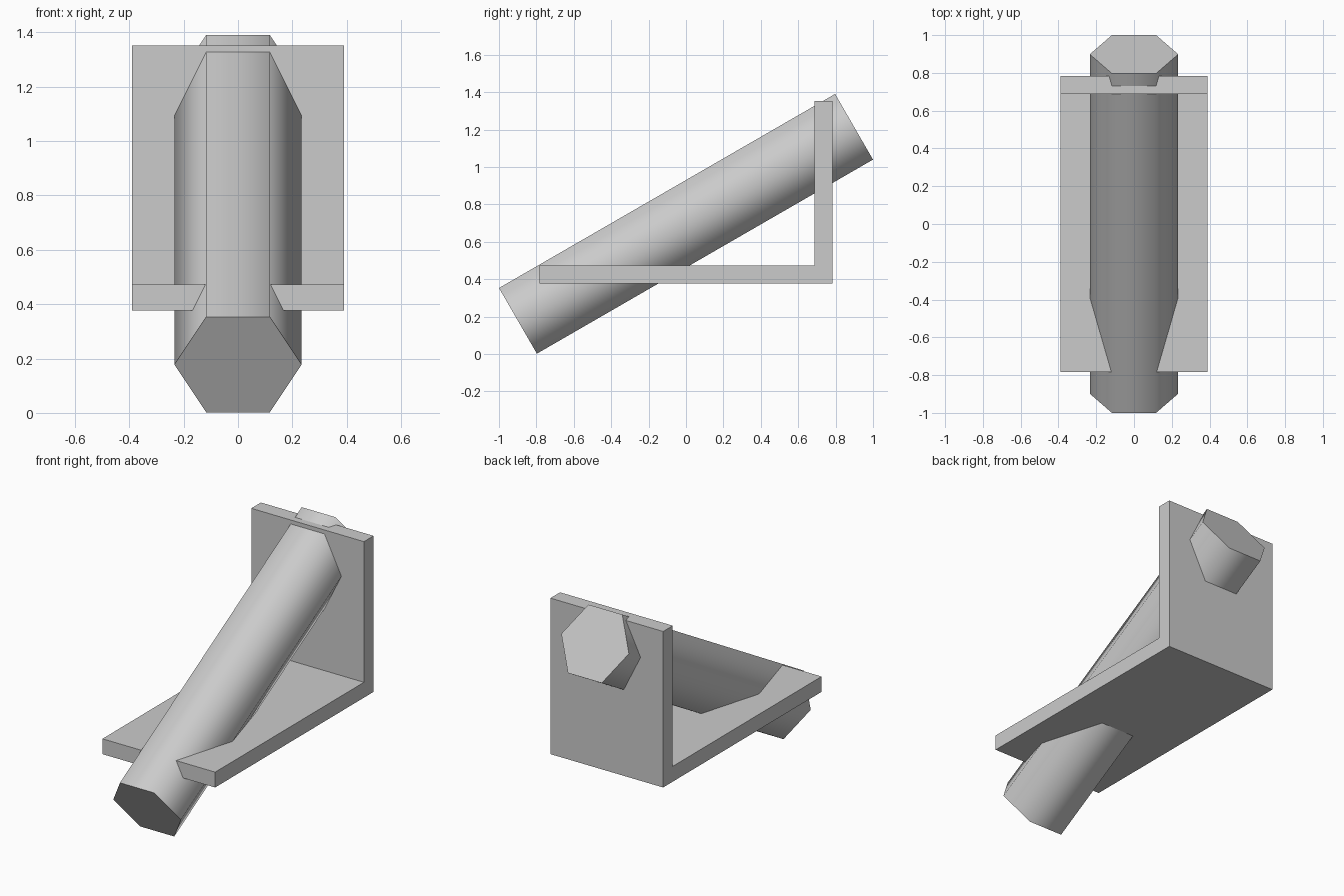
import bpy, bmesh
from math import radians
from mathutils import Matrix

if "Cube" in bpy.data.objects:
    bpy.data.objects.remove(bpy.data.objects["Cube"])


def make_object(name, bm):
    bmesh.ops.recalc_face_normals(bm, faces=bm.faces)
    mesh = bpy.data.meshes.new(name)
    bm.to_mesh(mesh)
    bm.free()
    obj = bpy.data.objects.new(name, mesh)
    bpy.context.collection.objects.link(obj)
    return obj


# L-shaped bracket: side profile (y, z) extruded across x
half_width = 0.39
profile = [(-0.783, 0.376), (0.783, 0.376), (0.783, 1.352),
           (0.688, 1.352), (0.688, 0.472), (-0.783, 0.472)]
bm = bmesh.new()
face = bm.faces.new([bm.verts.new((-half_width, y, z)) for y, z in profile])
ext = bmesh.ops.extrude_face_region(bm, geom=[face])
bmesh.ops.translate(bm, vec=(2 * half_width, 0, 0),
                    verts=[v for v in ext["geom"] if isinstance(v, bmesh.types.BMVert)])
make_object("bracket", bm)

# Slanted hexagonal bar, corners pointing sideways, rising 30 degrees to the back
radius, length = 0.234, 2.075
bm = bmesh.new()
placement = (Matrix.Translation((0, 0, 0.696))
             @ Matrix.Rotation(radians(-60), 4, 'X')
             @ Matrix.Rotation(radians(90), 4, 'Z'))
bmesh.ops.create_cone(bm, cap_ends=True, segments=6, radius1=radius,
                      radius2=radius, depth=length, matrix=placement)
bar = make_object("hex_bar", bm)

# Sides shade smoothly, end caps stay sharp
bpy.context.view_layer.objects.active = bar
bar.select_set(True)
bpy.ops.object.shade_smooth_by_angle(angle=radians(65))
